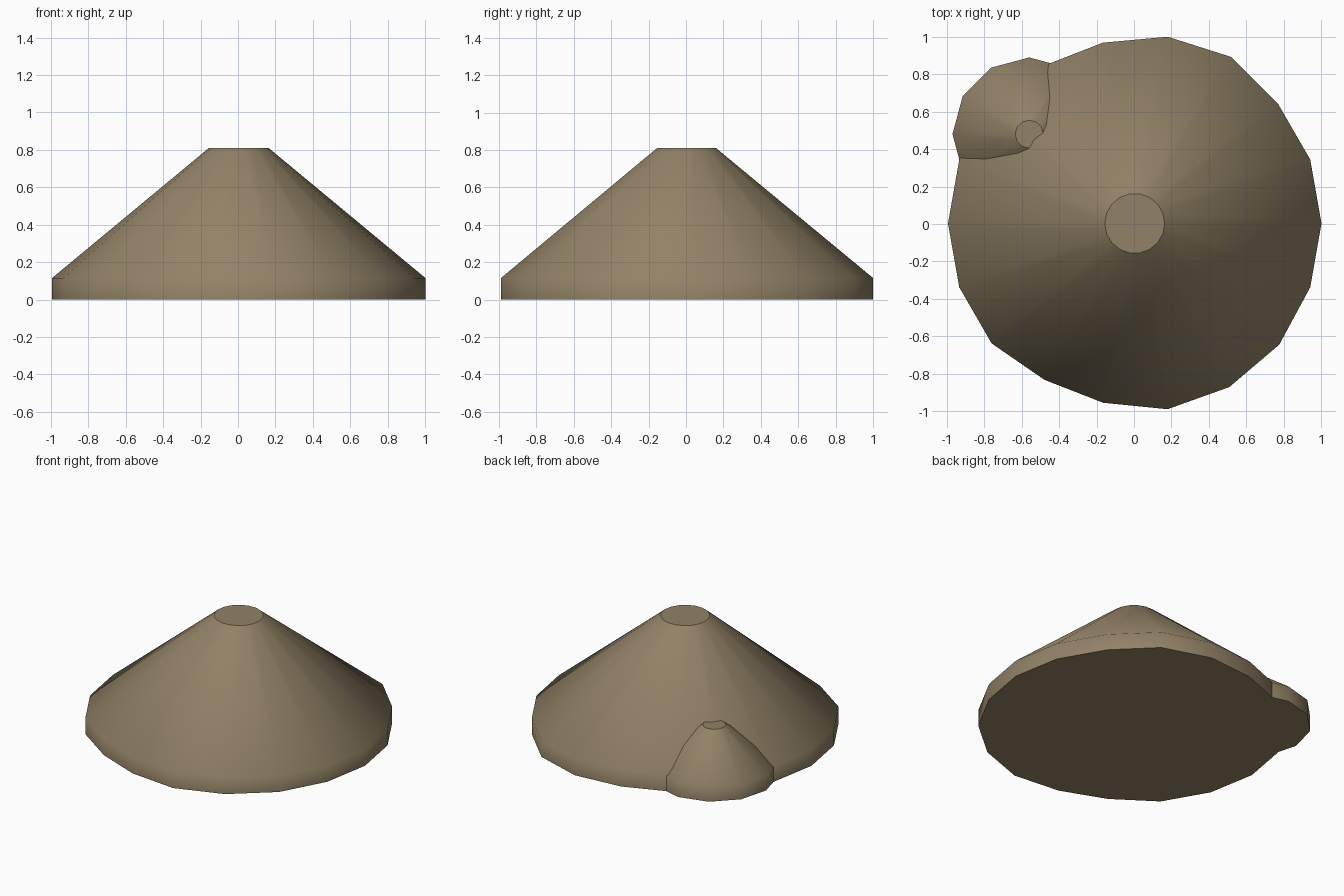
import bpy, bmesh
from math import cos, sin, tau

default = bpy.data.objects.get("Cube")
if default:
    bpy.data.objects.remove(default, do_unlink=True)

earth = bpy.data.materials.new("brown earth")
earth.use_nodes = True
colour = (0.29, 0.225, 0.135, 1)
earth.diffuse_color = colour
earth.node_tree.nodes["Principled BSDF"].inputs["Base Color"].default_value = colour


def mound(name, centre, radii, wall, top_radius, height):
    """Low upright rim, straight cone above it and a flat cut top."""
    count = len(radii)
    bm = bmesh.new()

    def ring(ring_radii, z):
        return [bm.verts.new((centre[0] + r * cos(tau * i / count),
                              centre[1] + r * sin(tau * i / count), z))
                for i, r in enumerate(ring_radii)]

    rings = [ring(radii, 0), ring(radii, wall), ring([top_radius] * count, height)]
    # Smooth rim and slope
    for low, high in zip(rings, rings[1:]):
        for i in range(count):
            j = (i + 1) % count
            bm.faces.new((low[i], low[j], high[j], high[i])).smooth = True
    # Flat caps with sharp borders
    for cap in (bm.faces.new(rings[0][::-1]), bm.faces.new(rings[-1])):
        for edge in cap.edges:
            edge.smooth = False
    mesh = bpy.data.meshes.new(name)
    bm.to_mesh(mesh)
    bm.free()
    mesh.materials.append(earth)
    obj = bpy.data.objects.new(name, mesh)
    bpy.context.collection.objects.link(obj)
    return obj


# Large mound, its rim slightly uneven
rim = [1, 1, 1, 1.03, 1.015, 0.983, 0.975, 1, 1,
       1, 1, 1, 0.967, 0.975, 1.01, 1.012, 1.01, 1]
mound("large_mound", (0.004, 0.003), [r - 0.002 for r in rim], 0.115, 0.16, 0.81)

# Small mound merging into the back of the large one
mound("small_mound", (-0.56, 0.48), [0.41] * 12, 0.11, 0.075, 0.362)
